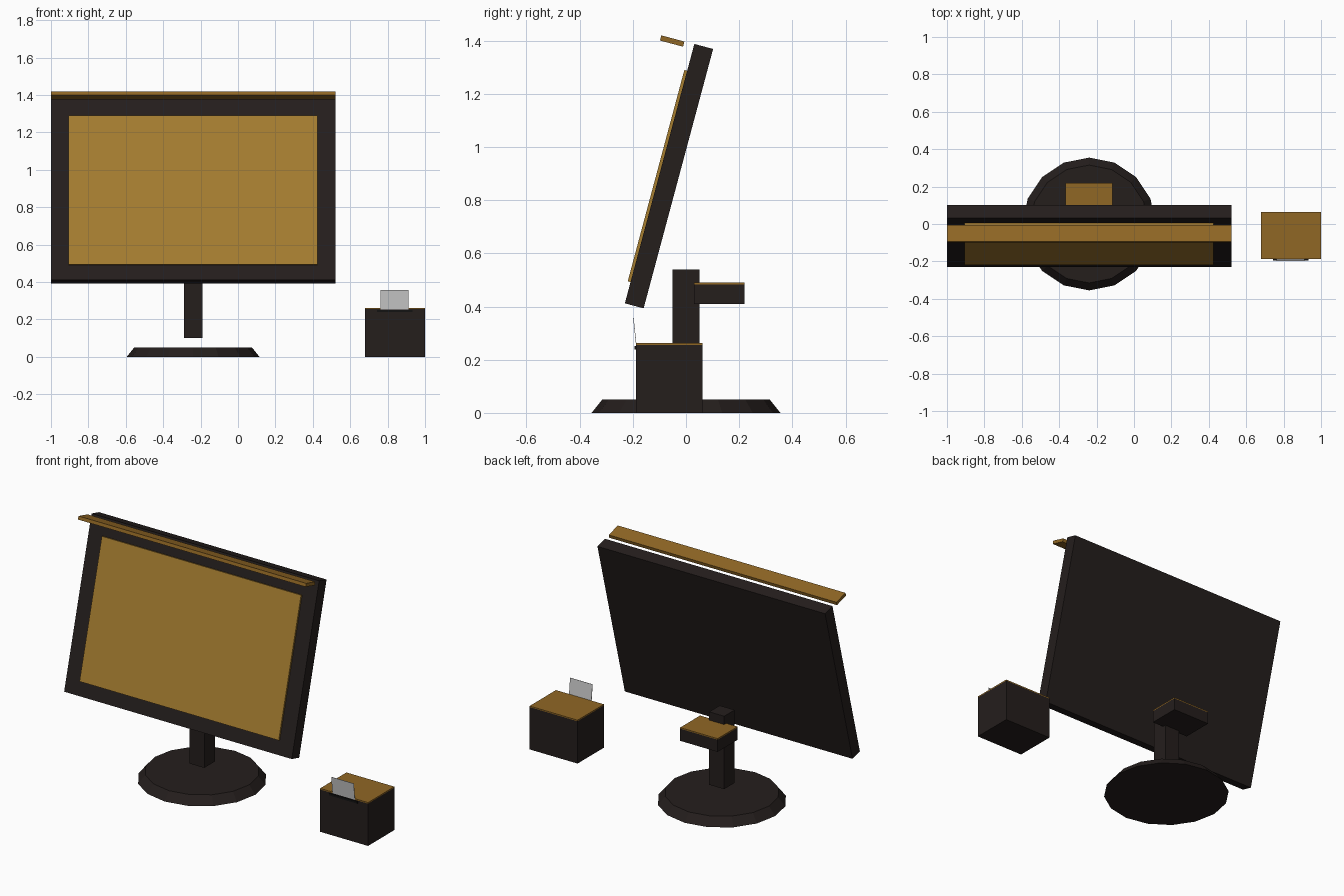
import bpy
import bmesh
from math import radians
from mathutils import Matrix, Vector

if "Cube" in bpy.data.objects:
    bpy.data.objects.remove(bpy.data.objects["Cube"])


def material(name, rgb):
    m = bpy.data.materials.new(name)
    m.diffuse_color = (*rgb, 1)
    m.use_nodes = True
    m.node_tree.nodes["Principled BSDF"].inputs["Base Color"].default_value = m.diffuse_color
    return m


DARK = material("dark_plastic", (0.018, 0.013, 0.012))
WOOD = material("wood_trim", (0.28, 0.135, 0.018))
AMBER = material("amber_display", (0.38, 0.205, 0.03))
PAPER = material("paper", (0.68, 0.68, 0.66))
SLOT = material("slot_black", (0.006, 0.006, 0.006))


def finish(name, bm, mat, matrix):
    mesh = bpy.data.meshes.new(name)
    bm.to_mesh(mesh)
    bm.free()
    mesh.materials.append(mat)
    ob = bpy.data.objects.new(name, mesh)
    ob.matrix_world = matrix
    bpy.context.collection.objects.link(ob)
    return ob


def box(name, x, y, z, mat, matrix=Matrix()):
    """Box from (min, max) ranges in the space of the given matrix."""
    bm = bmesh.new()
    bmesh.ops.create_cube(bm, size=1)
    bmesh.ops.scale(bm, verts=bm.verts, vec=[r[1] - r[0] for r in (x, y, z)])
    centre = Vector([(r[0] + r[1]) / 2 for r in (x, y, z)])
    return finish(name, bm, mat, matrix @ Matrix.Translation(centre))


STAND_X = -0.24

# Tilted screen assembly: housing, display and hood bar share one frame
tilt = Matrix.Translation((STAND_X, -0.064, 0.8905)) @ Matrix.Rotation(radians(-15), 4, 'X')
box("screen_housing", (-0.76, 0.76), (-0.0365, 0.0365), (-0.505, 0.505), DARK, tilt)
box("display_panel", (-0.665, 0.665), (-0.0475, -0.0365), (-0.422, 0.401), AMBER, tilt)
box("hood_bar", (-0.76, 0.76), (-0.165, -0.075), (0.484, 0.504), WOOD, tilt)

# Sixteen-sided tapered base
bm = bmesh.new()
bmesh.ops.create_cone(bm, cap_ends=True, segments=16, radius1=0.355,
                      radius2=0.315, depth=0.05)
finish("stand_base", bm, DARK, Matrix.Translation((STAND_X, 0, 0.025)))

# Neck and rear block with wooden lid
box("stand_neck", (STAND_X - 0.05, STAND_X + 0.05), (-0.05, 0.05), (0.10, 0.54), DARK)
rear_x = (STAND_X - 0.125, STAND_X + 0.125)
box("rear_block", rear_x, (0.03, 0.22), (0.41, 0.483), DARK)
box("rear_block_lid", rear_x, (0.03, 0.22), (0.483, 0.49), WOOD)

# Small printer box with wooden lid, slot and paper slip
box("printer_body", (0.68, 1.0), (-0.188, 0.063), (0, 0.255), DARK)
box("printer_lid", (0.68, 1.0), (-0.188, 0.063), (0.255, 0.262), WOOD)
box("paper_slot", (0.742, 0.932), (-0.194, -0.186), (0.239, 0.252), SLOT)
lean = Matrix.Translation((0.837, -0.192, 0.302)) @ Matrix.Rotation(radians(6), 4, 'X')
box("paper_slip", (-0.075, 0.075), (-0.001, 0.001), (-0.055, 0.055), PAPER, lean)
